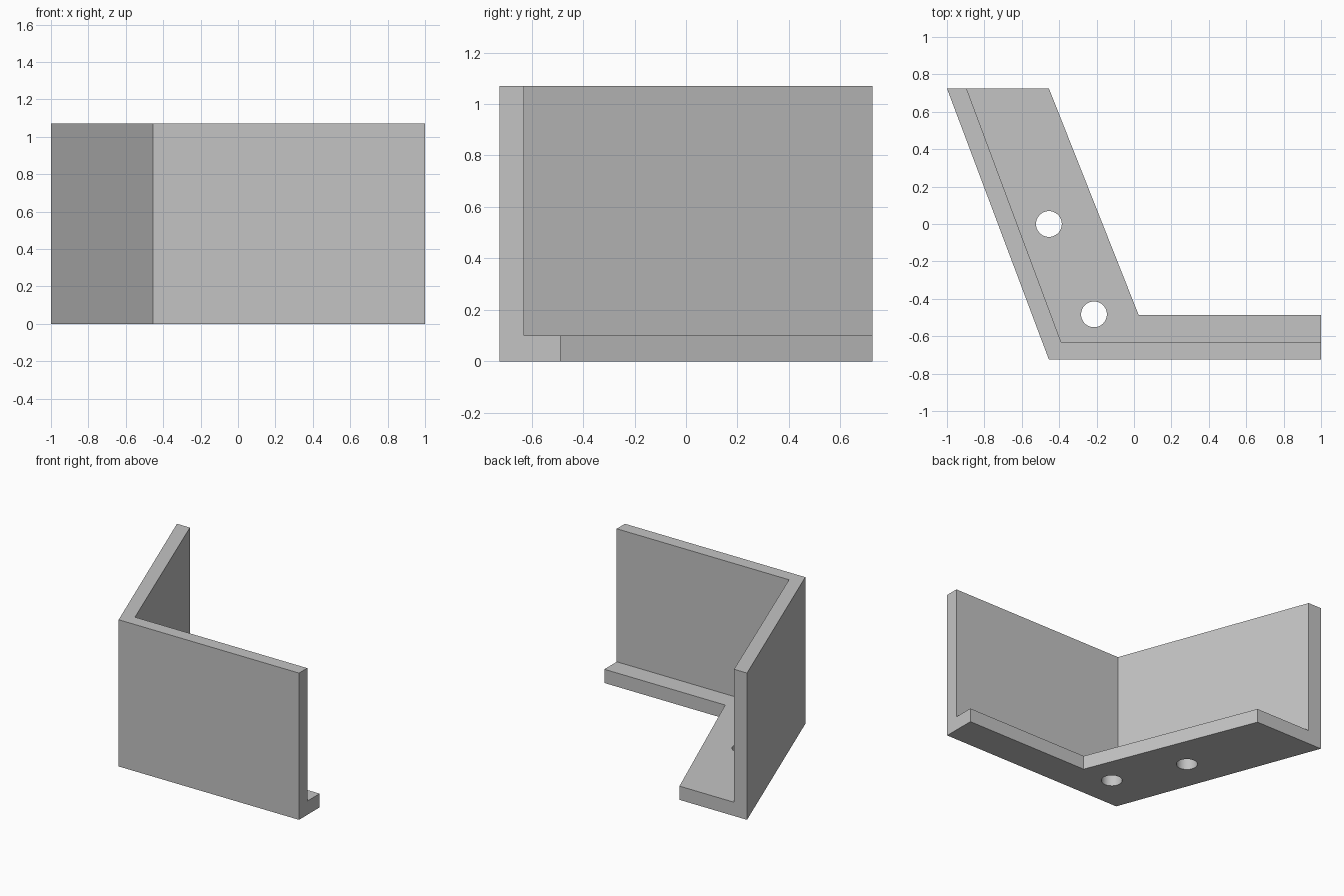
import bpy
import bmesh

cube = bpy.data.objects.get("Cube")
if cube:
    bpy.data.objects.remove(cube, do_unlink=True)

HEIGHT, BASE = 1.07, 0.1

grey = bpy.data.materials.new("plain_grey")
grey.use_nodes = True
colour = (0.55, 0.55, 0.55, 1)
grey.diffuse_color = colour
grey.node_tree.nodes["Principled BSDF"].inputs["Base Color"].default_value = colour


def prism(name, outline, z0, z1):
    """Extrude a counter-clockwise plan outline from z0 to z1."""
    bm = bmesh.new()
    face = bm.faces.new([bm.verts.new((x, y, z0)) for x, y in outline])
    top = bmesh.ops.extrude_face_region(bm, geom=[face])["geom"]
    bmesh.ops.translate(bm, vec=(0, 0, z1 - z0),
                        verts=[v for v in top if isinstance(v, bmesh.types.BMVert)])
    bmesh.ops.recalc_face_normals(bm, faces=bm.faces)
    mesh = bpy.data.meshes.new(name)
    bm.to_mesh(mesh)
    bm.free()
    mesh.materials.append(grey)
    obj = bpy.data.objects.new(name, mesh)
    bpy.context.collection.objects.link(obj)
    return obj


def cut(target, cutter):
    mod = target.modifiers.new("cut", "BOOLEAN")
    mod.operation = "DIFFERENCE"
    mod.solver = "EXACT"
    mod.object = cutter
    bpy.context.view_layer.objects.active = target
    bpy.ops.object.modifier_apply(modifier=mod.name)
    bpy.data.objects.remove(cutter, do_unlink=True)


# Angled bracket: full-height block in the plan of the base flange
bracket = prism("angle_bracket", [(-0.455, -0.725), (1, -0.725), (1, -0.487),
                                  (0.025, -0.487), (-0.455, 0.725), (-1, 0.725)],
                0, HEIGHT)

# Remove everything inside the walls above the flange
cut(bracket, prism("inner_cutter", [(-0.39, -0.63), (1.2, -0.63), (1.2, 1), (-0.998, 1)],
                   BASE, HEIGHT + 0.2))

# Two screw holes through the flange
for x, y in ((-0.455, 0), (-0.214, -0.483)):
    bpy.ops.mesh.primitive_cylinder_add(vertices=48, radius=0.069, depth=0.4,
                                        location=(x, y, BASE / 2))
    drill = bpy.context.object
    drill.name = "hole_cutter"
    drill.data.materials.append(grey)
    cut(bracket, drill)

# Smooth hole walls, sharp corners
bpy.ops.object.select_all(action="DESELECT")
bracket.select_set(True)
bpy.context.view_layer.objects.active = bracket
bpy.ops.object.shade_smooth_by_angle()
